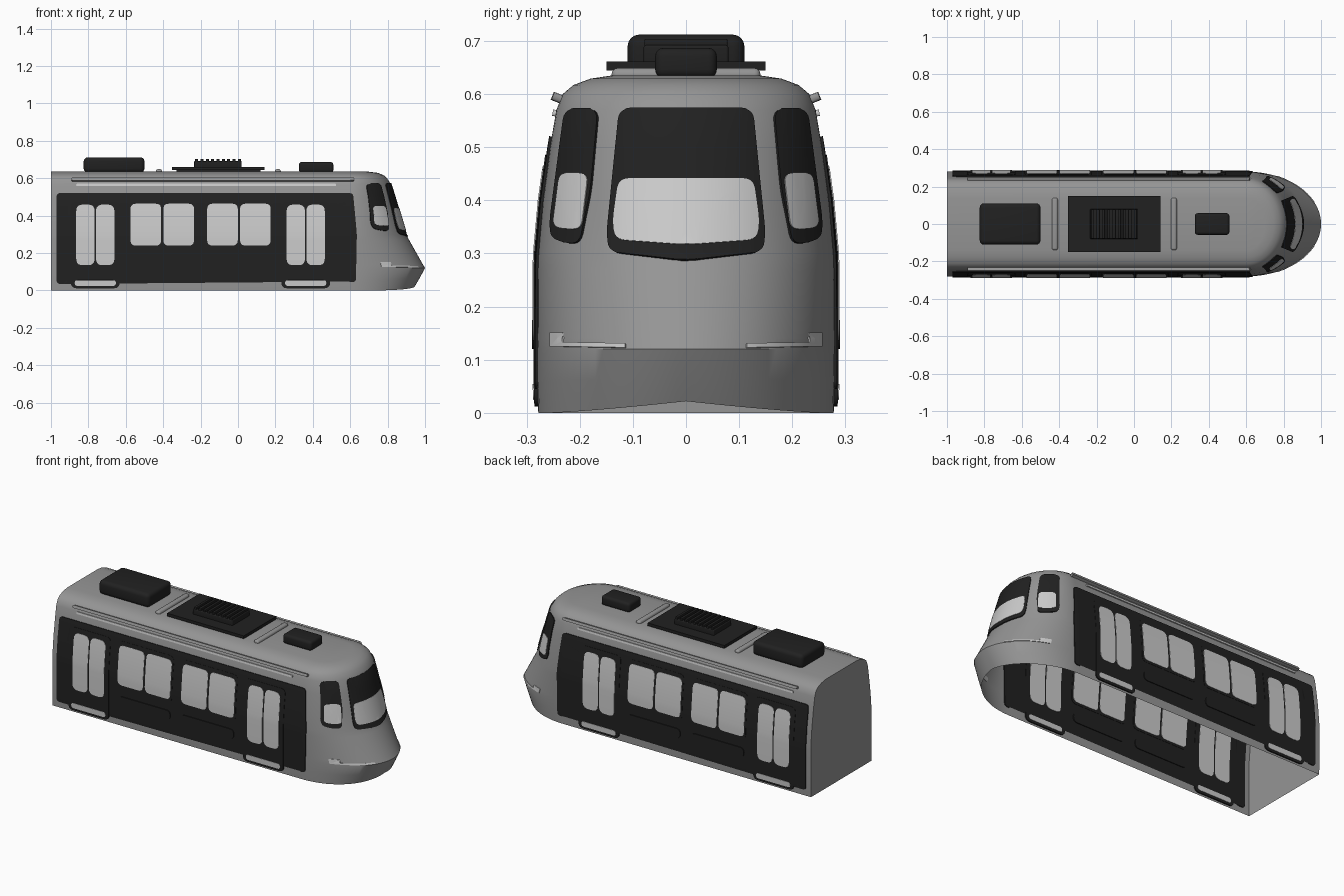
import bpy, bmesh, math
from mathutils import Vector

if "Cube" in bpy.data.objects:
    bpy.data.objects.remove(bpy.data.objects["Cube"])


def mat(name, v):
    m = bpy.data.materials.new(name)
    m.diffuse_color = (v, v, v, 1)
    m.use_nodes = True
    m.node_tree.nodes["Principled BSDF"].inputs["Base Color"].default_value = m.diffuse_color
    return m


GREY, BLACK, PALE = mat("body_grey", 0.3), mat("black_trim", 0.015), mat("pale_glass", 0.65)

# Body profile rows: height, half width, nose tip x
ROWS = [(0, .278, .945), (.06, .28, .974), (.12, .28, 1.0), (.14, .28, .988), (.27, .28, .915),
        (.30, .279, .898), (.4, .270, .868), (.5, .256, .838), (.57, .244, .816),
        (.6, .232, .797), (.617, .212, .778), (.629, .18, .748), (.635, .14, .70)]
XS = 0.6  # where the nose starts to curve


def profile(z):
    for (z0, w0, t0), (z1, w1, t1) in zip(ROWS, ROWS[1:]):
        if z <= z1:
            f = (z - z0) / (z1 - z0)
            return w0 + f * (w1 - w0), t0 + f * (t1 - t0)
    return ROWS[-1][1:]


def on_side(x, z):
    w, tip = profile(z)
    k = max(0, (x - XS) / (tip - XS))
    return Vector((x, -w * math.sqrt(max(0, 1 - k * k)), z))


def on_nose(y, z):
    w, tip = profile(z)
    return Vector((XS + (tip - XS) * math.sqrt(max(0, 1 - (y / w) ** 2)), y, z))


def add_object(name, bm, material):
    me = bpy.data.meshes.new(name)
    bm.to_mesh(me)
    bm.free()
    ob = bpy.data.objects.new(name, me)
    bpy.context.collection.objects.link(ob)
    me.materials.append(material)
    return ob


def rounded(pts, r, steps=5):
    out = []
    for i, p in enumerate(pts):
        p, a, b = Vector(p), Vector(pts[i - 1]), Vector(pts[(i + 1) % len(pts)])
        s = p + (a - p).normalized() * min(r, (a - p).length * .48)
        e = p + (b - p).normalized() * min(r, (b - p).length * .48)
        for k in range(steps + 1):
            t = k / steps
            out.append(s * (1 - t) ** 2 + p * 2 * t * (1 - t) + e * t * t)
    return out


def panel(name, pts, r, material, thick, surface=on_side, mirror=True, offset=0):
    """Rounded outline (counter-clockwise) wrapped onto the body and thickened."""
    bm = bmesh.new()
    bm.faces.new([bm.verts.new((p.x, 0, p.y)) for p in rounded(pts, r)])
    bmesh.ops.triangulate(bm, faces=bm.faces[:])
    us = [XS, XS + .02] if surface is on_side else [i * .02 for i in range(-13, 14)]
    cuts = [((u, 0, 0), (1, 0, 0)) for u in us] + [((0, 0, row[0]), (0, 0, 1)) for row in ROWS]
    for co, no in cuts:
        bmesh.ops.bisect_plane(bm, geom=bm.verts[:] + bm.edges[:] + bm.faces[:],
                               plane_co=co, plane_no=no, dist=1e-5)
    for v in bm.verts:
        v.co = surface(v.co.x, v.co.z)
    ob = add_object(name, bm, material)
    m = ob.modifiers.new("thickness", 'SOLIDIFY')
    m.thickness, m.offset = thick, offset
    if mirror:
        m = ob.modifiers.new("both_sides", 'MIRROR')
        m.use_axis = (False, True, False)
    return ob


def rect(x0, x1, z0, z1):
    return [(x0, z0), (x1, z0), (x1, z1), (x0, z1)]


def box(name, x0, x1, hy, z0, z1, material, bevel=0.0):
    bm = bmesh.new()
    bmesh.ops.create_cube(bm, size=1)
    for v in bm.verts:
        v.co = Vector(((x0 + x1) / 2 + v.co.x * (x1 - x0), v.co.y * 2 * hy,
                       (z0 + z1) / 2 + v.co.z * (z1 - z0)))
    ob = add_object(name, bm, material)
    if bevel:
        m = ob.modifiers.new("round", 'BEVEL')
        m.width, m.segments = bevel, 4
    return ob


# Body shell: stacked outlines with a rounded nose, open underneath
bm = bmesh.new()
N = 48
loops = []
for z, w, tip in ROWS:
    pts = [(-1, -w)]
    for i in range(N + 1):
        a = -math.pi / 2 + math.pi * i / N
        pts.append((XS + (tip - XS) * math.cos(a), w * math.sin(a)))
    pts.append((-1, w))
    loop = []
    for x, y in pts:
        lift = .022 * max(0, 1 - abs(y) / .26) ** 1.3 * max(0, 1 - z / .12) if x > XS else 0
        loop.append(bm.verts.new((x, y, z + lift)))
    loops.append(loop)
for lo, hi in zip(loops, loops[1:]):
    for i in range(len(lo) - 1):
        bm.faces.new((lo[i], lo[i + 1], hi[i + 1], hi[i]))
bm.faces.new(loops[-1])
bm.faces.new([l[0] for l in loops] + [l[-1] for l in reversed(loops)])
bmesh.ops.recalc_face_normals(bm, faces=bm.faces[:])
add_object("body_shell", bm, GREY)

# Black arch trim along each side
panel("side_trim", [(-.97, .035), (-.915, .035), (-.91, .48), (.575, .48), (.587, .045), (.63, .045),
                    (.635, .3), (.615, .52), (-.97, .52)], .02, BLACK, .010)

# Doors with two glazed leaves and a pale step
for n, x in enumerate((-.763, .362)):
    panel(f"door_frame_{n}", rect(x - .13, x + .13, .012, .485), .03, BLACK, .014)
    for s in (-1, 1):
        c = x + s * .053
        panel(f"door_glass_{n}_{s}", rect(c - .049, c + .049, .135, .458), .035, PALE, .018)
    panel(f"door_step_{n}", rect(x - .11, x + .11, .025, .055), .015, PALE, .018)

# Side windows and the vents below them
for n, x in enumerate((-.405, .005)):
    panel(f"window_frame_{n}", rect(x - .18, x + .18, .228, .485), .03, BLACK, .013)
    for s in (-1, 1):
        c = x + s * .088
        panel(f"window_glass_{n}_{s}", rect(c - .082, c + .082, .24, .463), .03, PALE, .017)
    panel(f"side_vent_{n}", rect(x - .17, x + .17, .12, .175), .027, BLACK, .020)

# Roof gutter and the pale rail under it
panel("roof_gutter", rect(-.89, .62, .583, .598), .007, GREY, .017, offset=1)
panel("side_rail", rect(-.865, .525, .558, .57), .005, PALE, .012)

# Windscreen
panel("windscreen_frame", [(0, .285), (.143, .302), (.147, .34), (.124, .572), (-.124, .572),
                           (-.147, .34), (-.143, .302)], .022, BLACK, .010, on_nose, False)
panel("windscreen_glass", [(0, .315), (.13, .325), (.135, .36), (.124, .44), (-.124, .44),
                           (-.135, .36), (-.13, .325)], .02, PALE, .014, on_nose, False)

# Nose quarter windows
panel("quarter_frame", [(.198, .315), (.25, .325), (.253, .36), (.225, .572), (.163, .572),
                        (.177, .42)], .022, BLACK, .010, on_nose)
panel("quarter_glass", [(.193, .343), (.246, .348), (.233, .452), (.18, .45)],
      .018, PALE, .014, on_nose)

# Headlights: a slim strip with a raised block at the outer end
panel("headlight", [(.113, .122), (.254, .125), (.254, .151), (.231, .151), (.231, .133), (.113, .130)],
      .001, PALE, .006, on_nose)

# Roof equipment
box("rear_roof_unit", -.825, -.5, .11, .63, .712, BLACK, .022)
box("roof_plate", -.352, .142, .15, .644, .661, BLACK)
box("roof_plate_base", -.33, .12, .12, .63, .646, BLACK)
box("centre_roof_unit", -.235, .02, .08, .655, .692, BLACK, .005)
for i in range(9):
    x = -.221 + i * .0285
    box(f"roof_rib_{i}", x - .008, x + .008, .078, .685, .704, BLACK, .003)
box("front_roof_unit", .325, .51, .058, .63, .687, BLACK, .016)
for n, x in enumerate((-.423, .213)):
    box(f"roof_bar_{n}", x - .016, x + .016, .14, .625, .649, GREY, .0115)

# Apply modifiers and smooth everything by angle
bpy.ops.object.select_all(action='SELECT')
bpy.context.view_layer.objects.active = bpy.data.objects["body_shell"]
bpy.ops.object.convert(target='MESH')
bpy.ops.object.shade_smooth_by_angle(angle=math.radians(32))
